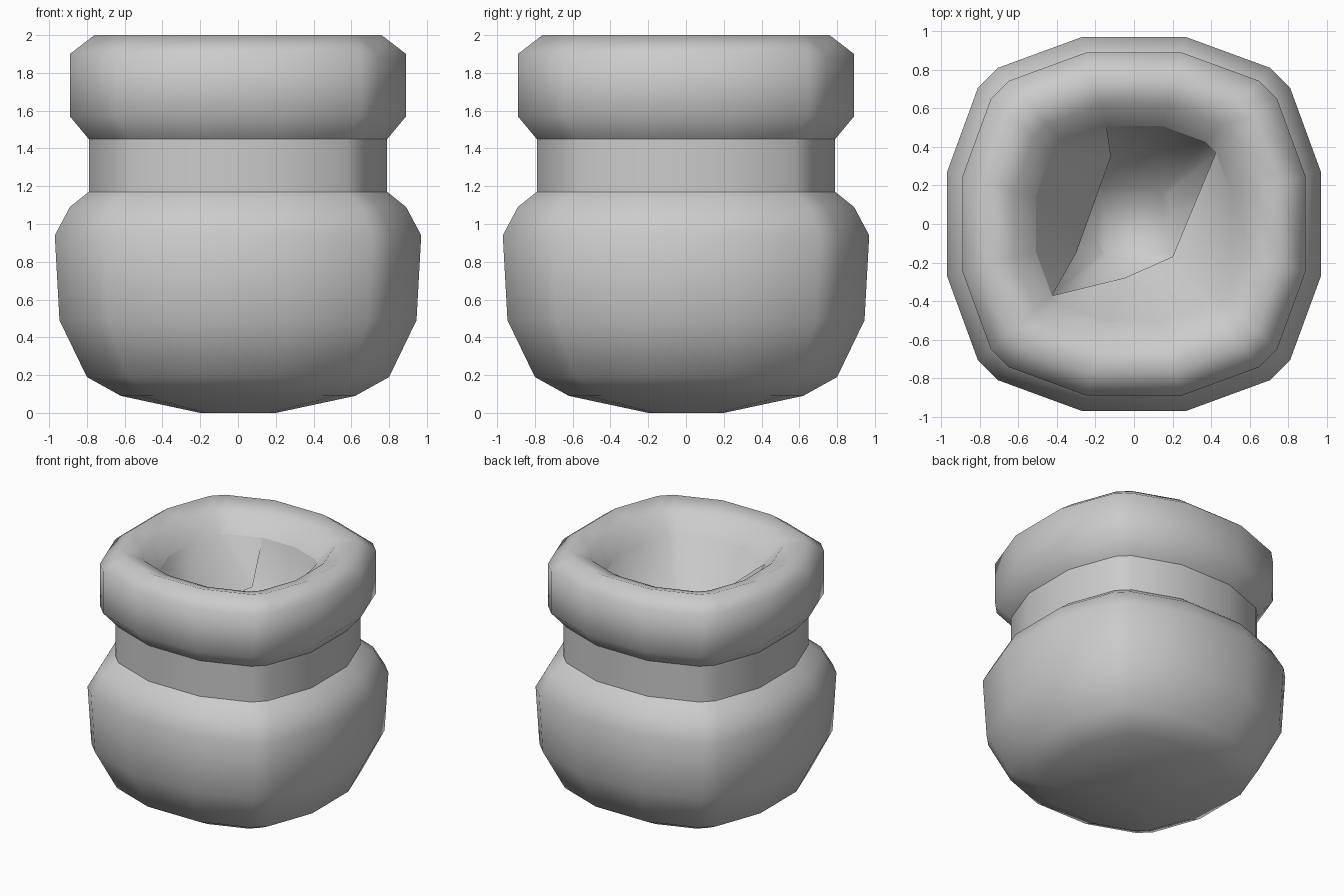
import bpy

cube = bpy.data.objects.get("Cube")
if cube:
    bpy.data.objects.remove(cube, do_unlink=True)

gray = bpy.data.materials.new("plain gray")
gray.use_nodes = True
COLOUR = (0.6, 0.6, 0.6, 1)
gray.diffuse_color = COLOUR
gray.node_tree.nodes["Principled BSDF"].inputs["Base Color"].default_value = COLOUR


def ring(half, z):
    """Rounded square section with sixteen corners."""
    quarter = [(1, -0.28), (1, 0.28), (0.835, 0.73), (0.73, 0.835)]
    points = []
    for _ in range(4):
        points += [(x * half, y * half, z) for x, y in quarter]
        quarter = [(-y, x) for x, y in quarter]
    return points


def add_mesh(name, verts, faces, smooth=True):
    mesh = bpy.data.meshes.new(name)
    mesh.from_pydata(verts, [], faces)
    mesh.materials.append(gray)
    mesh.polygons.foreach_set("use_smooth", [smooth] * len(faces))
    mesh.update()
    obj = bpy.data.objects.new(name, mesh)
    bpy.context.collection.objects.link(obj)
    return obj


def loft(name, profile, cap_start=False, cap_end=False):
    """Skin a stack of (half width, height) sections."""
    n = 16
    verts = [p for half, z in profile for p in ring(half, z)]
    faces = []
    for r in range(len(profile) - 1):
        for i in range(n):
            j = (i + 1) % n
            faces.append((r * n + i, r * n + j, (r + 1) * n + j, (r + 1) * n + i))
    if cap_start:
        faces.append(tuple(reversed(range(n))))
    if cap_end:
        faces.append(tuple(range(len(verts) - n, len(verts))))
    return add_mesh(name, verts, faces)


# Rounded body, straight neck and thick rolled rim with its inner bowl
loft("body", [(0.2, 0), (0.62, 0.09), (0.8, 0.19), (0.945, 0.49),
              (0.97, 0.94), (0.89, 1.09), (0.79, 1.17)], cap_start=True)
loft("neck", [(0.79, 1.17), (0.79, 1.45)])
loft("rim", [(0.79, 1.45), (0.89, 1.57), (0.89, 1.9), (0.76, 2),
             (0.62, 1.95), (0.51, 1.82)])

# Tapered well below the bowl
loft("well", [(0.51, 1.82), (0.2, 0.9)], cap_end=True)

# Two torn sheets hanging from the bowl edge into the well
edge = ring(0.51, 1.82)


def sheet(name, first, last, inner):
    outer = [edge[i % 16] for i in range(first, last + 1)]
    verts = outer + inner
    half = len(outer) // 2
    a = len(outer)
    faces = [(i, i + 1, a if i < half else a + 1) for i in range(len(outer) - 1)]
    faces.append((half, a + 1, a))
    add_mesh(name, verts, faces)


sheet("front_sheet", 10, 18, [(-0.05, -0.28, 1.5), (0.2, -0.17, 1.45)])
sheet("back_sheet", 5, 10, [(-0.12, 0.35, 1.5), (-0.3, -0.15, 1.45)])
